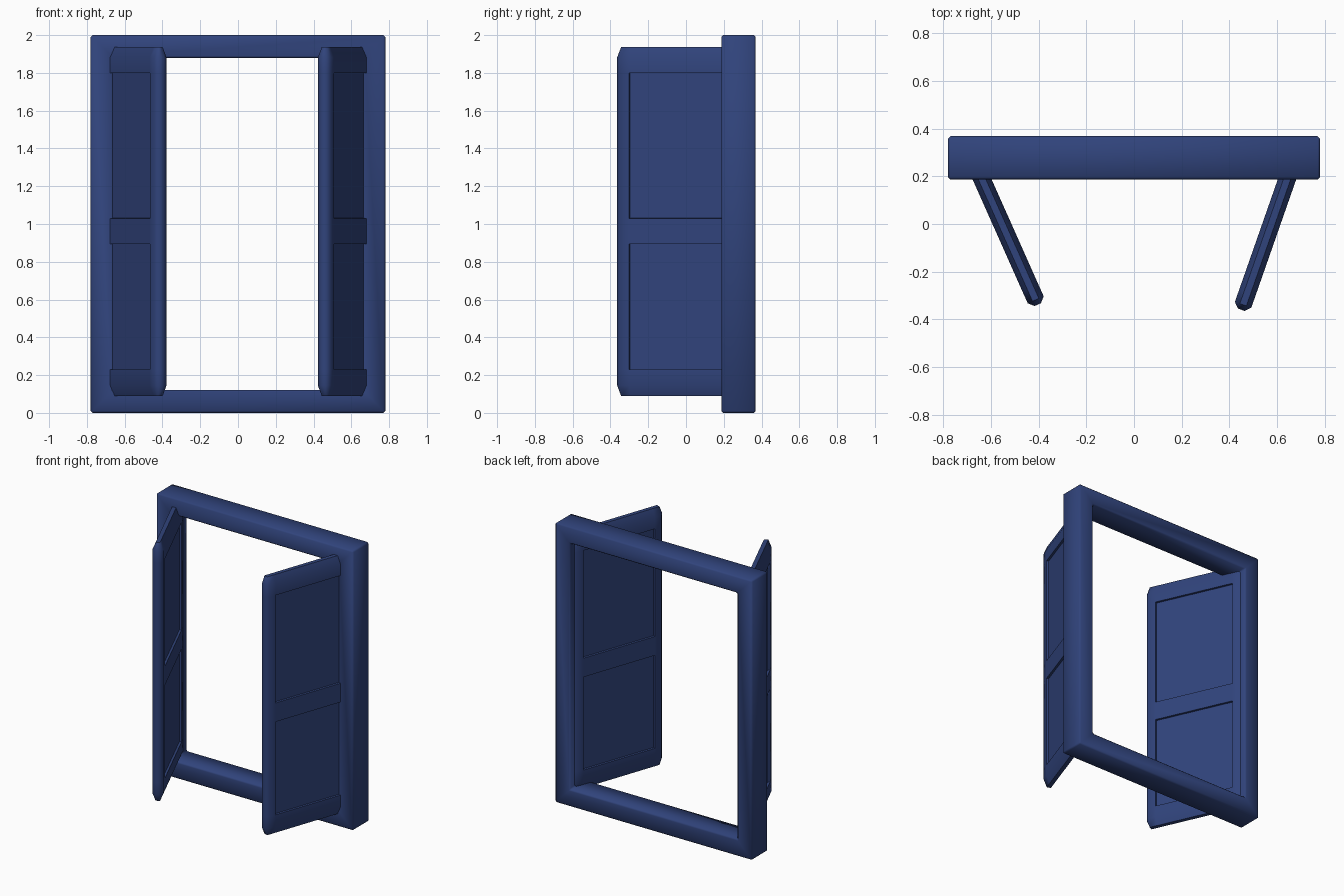
import bpy, bmesh, math

if "Cube" in bpy.data.objects:
    bpy.data.objects.remove(bpy.data.objects["Cube"])

paint = bpy.data.materials.new("navy_paint")
paint.diffuse_color = (0.03, 0.057, 0.2, 1)
paint.use_nodes = True
paint.node_tree.nodes["Principled BSDF"].inputs["Base Color"].default_value = paint.diffuse_color


def finish(bm, name):
    bmesh.ops.recalc_face_normals(bm, faces=bm.faces[:])
    mesh = bpy.data.meshes.new(name)
    bm.to_mesh(mesh)
    bm.free()
    mesh.materials.append(paint)
    ob = bpy.data.objects.new(name, mesh)
    bpy.context.collection.objects.link(ob)
    bpy.ops.object.select_all(action='DESELECT')
    ob.select_set(True)
    bpy.context.view_layer.objects.active = ob
    bpy.ops.object.shade_smooth_by_angle(angle=math.radians(60))
    return ob


# Window frame: mitred rectangular ring with softened edges
def window_frame():
    bm = bmesh.new()
    y0, y1 = 0.187, 0.368
    loops = []
    for x, lo, hi, y in ((0.78, 0, 2, y0), (0.66, 0.122, 1.88, y0),
                         (0.66, 0.122, 1.88, y1), (0.78, 0, 2, y1)):
        loops.append([bm.verts.new((sx, y, z)) for sx, z in
                      ((-x, lo), (x, lo), (x, hi), (-x, hi))])
    for i in range(4):
        a, b = loops[i], loops[(i + 1) % 4]
        for j in range(4):
            k = (j + 1) % 4
            bm.faces.new((a[j], a[k], b[k], b[j]))
    bmesh.ops.recalc_face_normals(bm, faces=bm.faces[:])
    edges = [e for e in bm.edges if e.calc_face_angle() > 1]
    bmesh.ops.bevel(bm, geom=edges, offset=0.01, segments=1,
                    affect='EDGES', profile=0.5)
    return finish(bm, "window_frame")


# Shutter: chamfered slab with two recessed panels on each face
LENGTH, THICK, Z0, Z1, STRETCH = 0.72, 0.073, 0.09, 1.937, 2.5


def shutter(name, hinge, angle):
    bm = bmesh.new()
    bmesh.ops.create_cube(bm, size=1)
    bmesh.ops.scale(bm, verts=bm.verts, vec=(LENGTH, THICK, (Z1 - Z0) / STRETCH))
    bmesh.ops.bevel(bm, geom=bm.edges[:], offset=0.022, segments=1,
                    affect='EDGES', profile=0.5)
    # the chamfer is longer along the height
    bmesh.ops.scale(bm, verts=bm.verts, vec=(1, 1, STRETCH))
    bmesh.ops.translate(bm, verts=bm.verts, vec=(LENGTH / 2, 0, (Z0 + Z1) / 2))
    cuts = [((x, 0, 0), (1, 0, 0)) for x in (0.075, 0.645)]
    cuts += [((0, 0, z), (0, 0, 1)) for z in (0.23, 0.895, 1.03, 1.80)]
    for co, no in cuts:
        bmesh.ops.bisect_plane(bm, geom=bm.verts[:] + bm.edges[:] + bm.faces[:],
                               plane_co=co, plane_no=no)
    bm.normal_update()
    panels = []
    for f in bm.faces:
        c = f.calc_center_median()
        if abs(f.normal.y) > 0.99 and 0.075 < c.x < 0.645 and (
                0.23 < c.z < 0.895 or 1.03 < c.z < 1.80):
            panels.append(f)
    bmesh.ops.inset_individual(bm, faces=panels, thickness=0.001, depth=-0.015)
    ob = finish(bm, name)
    ob.location = (hinge, 0.32, 0)
    ob.rotation_euler.z = math.radians(angle)
    return ob


window_frame()
shutter("left_shutter", -0.696, -90 + 24)
shutter("right_shutter", 0.688, -90 - 19.3)
